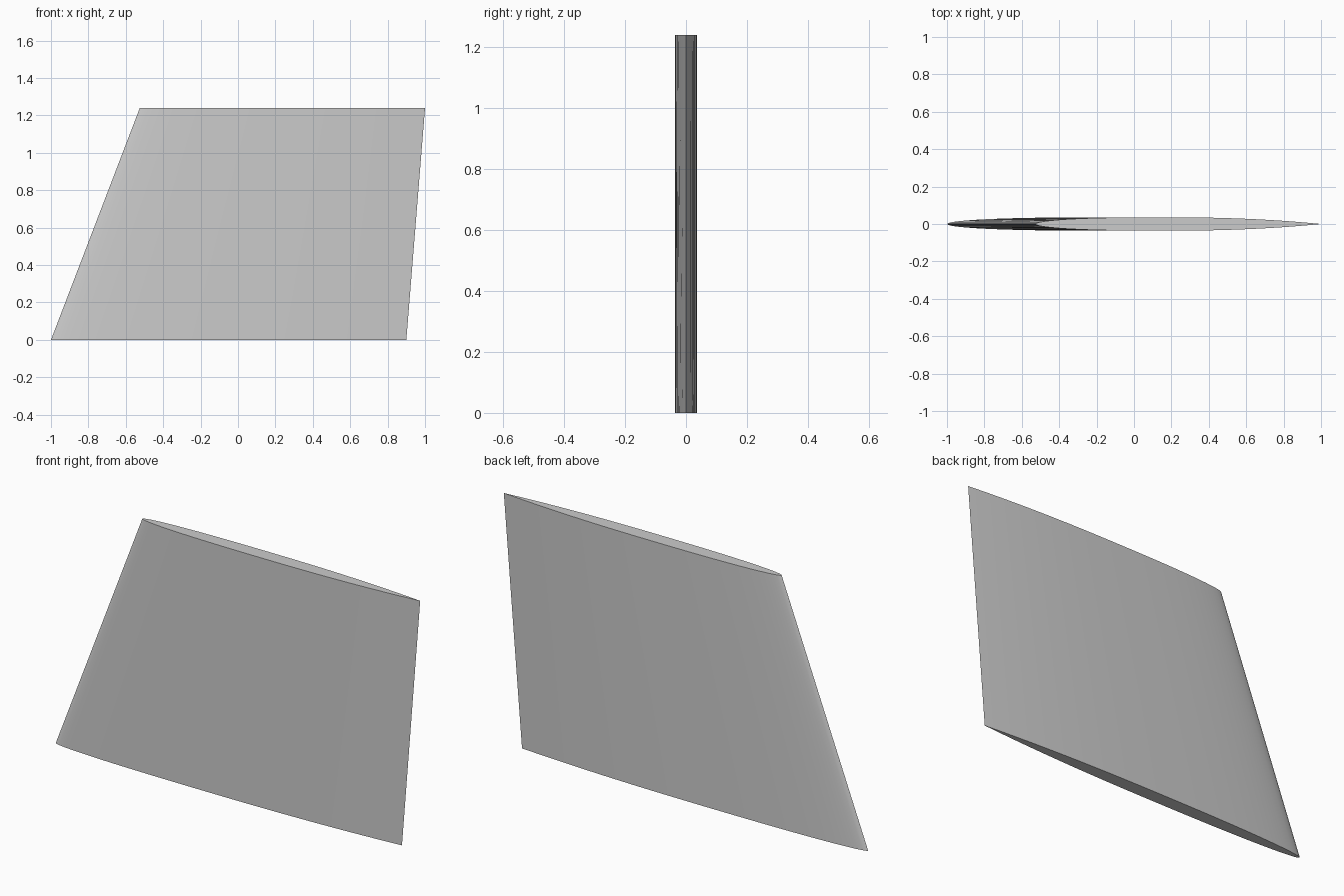
import bpy, bmesh, math

if "Cube" in bpy.data.objects:
    bpy.data.objects.remove(bpy.data.objects["Cube"])

HEIGHT = 1.24
HALF_THICK = 0.036
CREST = 0.45      # chord fraction of the thickest point
STEPS = 28


def half_thickness(t):
    """Rounded nose, broad middle, thin trailing edge."""
    if t < CREST:
        return HALF_THICK * math.sqrt(max(0.0, 1 - (1 - t / CREST) ** 2.5))
    v = (t - CREST) / (1 - CREST)
    return HALF_THICK * max(0.0, 1 - v ** 2.3)


# Chord stations, closer together at the nose and tail
stations = [(1 - math.cos(math.pi * i / STEPS)) / 2 for i in range(STEPS + 1)]
outline = [(t, half_thickness(t)) for t in stations]
outline += [(t, -y) for t, y in reversed(outline[1:-1])]


def section(bm, x_nose, x_tail, z):
    return [bm.verts.new((x_nose + t * (x_tail - x_nose), y, z)) for t, y in outline]


# Swept fin lofted between root and tip sections
bm = bmesh.new()
root = section(bm, -1.0, 0.90, 0.0)
tip = section(bm, -0.525, 1.0, HEIGHT)
count = len(root)
for i in range(count):
    j = (i + 1) % count
    bm.faces.new((root[i], root[j], tip[j], tip[i]))
bm.faces.new(root)
bm.faces.new(tip)
bmesh.ops.recalc_face_normals(bm, faces=bm.faces[:])
mesh = bpy.data.meshes.new("fin")
bm.to_mesh(mesh)
bm.free()

fin = bpy.data.objects.new("fin", mesh)
bpy.context.collection.objects.link(fin)

# Plain grey finish
grey = bpy.data.materials.new("light grey")
grey.diffuse_color = (0.6, 0.6, 0.6, 1)
grey.use_nodes = True
grey.node_tree.nodes["Principled BSDF"].inputs["Base Color"].default_value = grey.diffuse_color
mesh.materials.append(grey)

# Smooth skin with sharp end caps and trailing edge
bpy.context.view_layer.objects.active = fin
fin.select_set(True)
bpy.ops.object.shade_smooth_by_angle(angle=math.radians(30))
for edge in mesh.edges:
    a, b = (mesh.vertices[k].co for k in edge.vertices)
    if a.z == b.z:
        edge.use_edge_sharp = True
